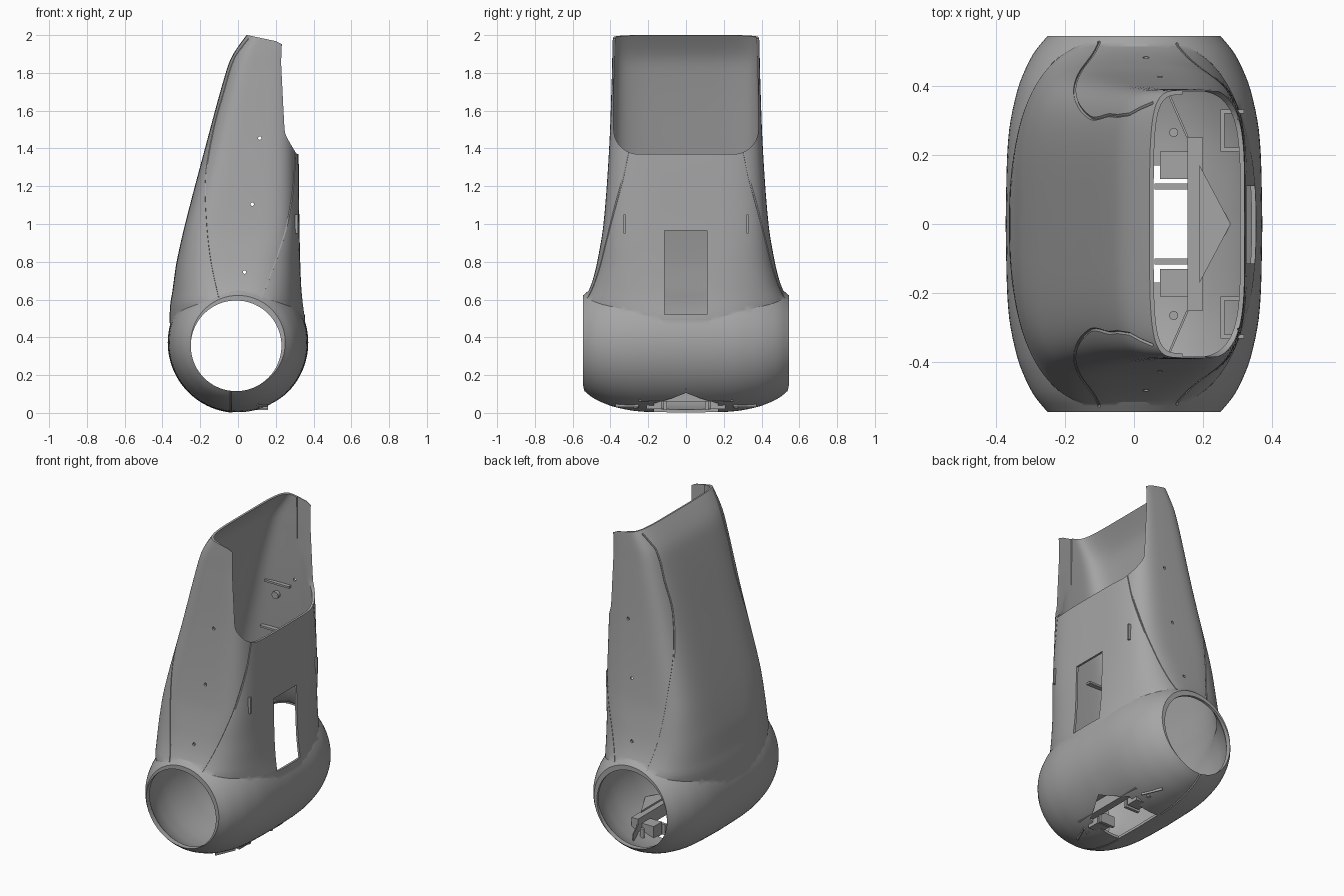
import bpy, bmesh, math
from mathutils import Vector

cube = bpy.data.objects.get("Cube")
if cube:
    bpy.data.objects.remove(cube, do_unlink=True)

grey = bpy.data.materials.new("mid grey plastic")
grey.use_nodes = True
colour = (0.38, 0.38, 0.38, 1)
grey.diffuse_color = colour
grey.node_tree.nodes["Principled BSDF"].inputs["Base Color"].default_value = colour


def sample(rows, t):
    """Smooth interpolation of rows keyed by their first value."""
    last = len(rows) - 1
    i = max([k for k in range(last) if rows[k][0] <= t], default=0)
    a, b = rows[i], rows[i + 1]
    p, n = rows[max(i - 1, 0)], rows[min(i + 2, last)]
    h = b[0] - a[0]
    s = (t - a[0]) / h
    out = []
    for j in range(1, len(a)):
        ma = (b[j] - p[j]) / (b[0] - p[0]) * h
        mb = (n[j] - a[j]) / (n[0] - a[0]) * h
        out.append((2 * s**3 - 3 * s**2 + 1) * a[j] + (s**3 - 2 * s**2 + s) * ma
                   + (3 * s**2 - 2 * s**3) * b[j] + (s**3 - s**2) * mb)
    return out


def make(name, bm):
    bmesh.ops.recalc_face_normals(bm, faces=bm.faces)
    mesh = bpy.data.meshes.new(name)
    bm.to_mesh(mesh)
    bm.free()
    mesh.materials.append(grey)
    obj = bpy.data.objects.new(name, mesh)
    bpy.context.collection.objects.link(obj)
    return obj


def loft(name, rings):
    """Skin closed rings of points and cap both ends."""
    bm = bmesh.new()
    loops = [[bm.verts.new(p) for p in ring] for ring in rings]
    for low, high in zip(loops, loops[1:]):
        for i in range(len(low)):
            bm.faces.new((low[i - 1], low[i], high[i], high[i - 1]))
    bm.faces.new(loops[0])
    bm.faces.new(loops[-1])
    return make(name, bm)


def prism(name, points, axis, lo, hi):
    """Extrude a flat outline along the x, y or z axis."""
    def place(a, b, d):
        return {"x": (d, a, b), "y": (a, d, b), "z": (a, b, d)}[axis]
    return loft(name, [[place(a, b, d) for a, b in points] for d in (lo, hi)])


def box(name, x, y, z):
    outline = [(x[0], y[0]), (x[1], y[0]), (x[1], y[1]), (x[0], y[1])]
    return prism(name, outline, "z", *z)


def circle(cx, cy, r, n):
    return [(cx + r * math.cos(math.tau * i / n), cy + r * math.sin(math.tau * i / n))
            for i in range(n)]


def boolean(target, tool, operation="DIFFERENCE"):
    mod = target.modifiers.new("cut", "BOOLEAN")
    mod.operation, mod.solver, mod.object = operation, "EXACT", tool
    bpy.context.view_layer.objects.active = target
    bpy.ops.object.modifier_apply(modifier=mod.name)
    bpy.data.objects.remove(tool, do_unlink=True)


# Tower sections: height, x min, x max, half depth, squareness
TOWER = [(.36, -.355, .35, .52, 2.3), (.5, -.362, .355, .54, 2.4),
         (.58, -.358, .345, .545, 2.6), (.64, -.348, .338, .518, 2.9),
         (.7, -.34, .334, .495, 3.2), (.8, -.325, .33, .47, 3.6),
         (1, -.28, .325, .437, 4.5), (1.4, -.175, .32, .407, 4.5),
         (1.8, -.065, .305, .392, 4.5), (1.9, -.025, .3, .39, 4.5),
         (2.06, .09, .29, .385, 5)]
# Barrel: depth, radius
BARREL = [(0, .372), (.25, .364), (.38, .34), (.45, .314), (.5, .287), (.545, .25)]
AXLE = .372


def tower(name, wall, base):
    rings, steps = [], 64
    for k in range(steps + 1):
        z = base + (2.06 - base) * k / steps
        x0, x1, depth, n = sample(TOWER, z)
        mid, a, b = (x0 + x1) / 2, (x1 - x0) / 2 - wall, depth - wall
        ring = []
        for i in range(112):
            c, s = math.cos(math.tau * i / 112), math.sin(math.tau * i / 112)
            ring.append((mid + a * math.copysign(abs(c) ** (2 / n), c),
                         b * math.copysign(abs(s) ** (2 / n), s), z))
        rings.append(ring)
    return loft(name, rings)


def barrel(name, wall):
    rings, steps = [], 48
    for k in range(steps + 1):
        y = .545 * math.sin(math.pi / 2 * (2 * k / steps - 1))
        r = sample(BARREL, abs(y))[0] - wall
        y *= 1 - wall / .545
        rings.append([(x, y, z) for x, z in circle(0, AXLE, r, 96)])
    return loft(name, rings)


# Hollow housing with a slanted top rim
shell = barrel("housing_shell", 0)
boolean(shell, tower("tower_solid", 0, .36), "UNION")
top_trim = [(-.6, 2), (.05, 2), (.2, 1.968), (.24, 1.948), (.26, 1.92), (.267, 1.88),
            (.268, 1.75), (.276, 1.65), (.29, 1.53), (.31, 1.42), (.6, 1.42), (.6, 2.3), (-.6, 2.3)]
inner = barrel("barrel_core", .016)
boolean(inner, tower("tower_core", .013, .41), "UNION")
boolean(shell, prism("top_trim", top_trim, "y", -.7, .7))
boolean(shell, inner)

# Axle opening through both ends
boolean(shell, prism("axle_cut", circle(-.01, .355, .24, 72), "y", -.7, .7))

# Upper opening with rounded lower corners
mouth = [(.383, 2.2), (.383, 1.56)]
mouth += [(.25 + .133 * math.cos(t), 1.5 - .13 * math.sin(t))
          for t in [math.pi / 2 * i / 10 for i in range(11)]]
mouth += [(-y, z) for y, z in reversed(mouth)]
boolean(shell, prism("mouth_cut", mouth, "x", .14, .6))

# Window, floor slot and through holes
boolean(shell, box("window_cut", (.2, .6), (-.115, .11), (.52, .965)))
slot = [(-.03, -.17), (.18, -.17), (.26, 0), (.18, .17), (-.03, .17)]
boolean(shell, prism("slot_cut", slot, "z", -.1, .15))
for x, z in ((.115, 1.455), (.075, 1.105), (.035, .745)):
    boolean(shell, prism("screw_cut", circle(x, z, .009, 16), "y", -.7, .7))


# Fine seam grooves around the side panels and under the barrel
def groove(points):
    curve = bpy.data.curves.new("seam_path", "CURVE")
    curve.dimensions = "3D"
    curve.bevel_depth, curve.bevel_resolution, curve.use_fill_caps = .005, 0, True
    line = curve.splines.new("POLY")
    line.points.add(len(points) - 1)
    for p, co in zip(line.points, points):
        p.co = (*co, 1)
    path = bpy.data.objects.new("seam_path", curve)
    bpy.context.collection.objects.link(path)
    bpy.context.view_layer.update()
    bm = bmesh.new()
    bm.from_mesh(path.to_mesh())
    bmesh.ops.remove_doubles(bm, verts=bm.verts, dist=.0001)
    bpy.data.objects.remove(path, do_unlink=True)
    boolean(shell, make("seam_cut", bm))


REAR_SEAM = [(.61, -.1), (.8, -.14), (1, -.163), (1.25, -.17), (1.5, -.13),
             (1.7, -.075), (1.88, -.018), (1.98, .055)]
FRONT_SEAM = [(.6, .12), (.7, .16), (.85, .215), (1, .26), (1.2, .293), (1.41, .305)]
for side in (-1, 1):
    for seam in (REAR_SEAM, FRONT_SEAM):
        path = []
        for k in range(31):
            z = seam[0][0] + (seam[-1][0] - seam[0][0]) * k / 30
            x = sample(seam, z)[0]
            x0, x1, depth, n = sample(TOWER, z)
            u = min(abs((2 * x - x0 - x1) / (x1 - x0)), .99)
            path.append((x, side * depth * (1 - u**n) ** (1 / n), z))
        groove(path)
    under = []
    for k in range(15):
        y = .19 + .35 * k / 14
        r = sample(BARREL, y)[0]
        under.append((-.038, side * y, AXLE - math.sqrt(r * r - .038**2)))
    groove(under)

# Floor fittings
parts = [shell]
parts.append(box("floor_rail", (.155, .2), (-.25, .25), (.06, .14)))
parts.append(prism("floor_wedge", [(.19, -.17), (.28, 0), (.19, .17)], "z", .125, .15))
for side, word in ((-1, "front"), (1, "back")):
    def span(a, b):
        return sorted((side * a, side * b))
    parts.append(box(word + "_floor_block", (.075, .158), span(.13, .21), (.02, .1)))
    parts.append(box(word + "_floor_lip", (.06, .158), span(.1, .118), (.015, .08)))
    parts.append(prism(word + "_floor_peg", circle(.115, side * .265, .013, 16), "z", .025, .1))
    rib = [(.1, side * .37), (.106, side * .372), (.158, side * .252), (.152, side * .25)]
    parts.append(prism(word + "_floor_rib", rib, "z", .03, .11))
    # Wall clips beside the window
    parts.append(box(word + "_clip_plate", (.25, .262), span(.21, .32), (.95, 1.05)))
    for y in (.21, .32):
        parts.append(box(word + "_clip_arm", (.25, .318), span(y, y + .012), (.95, 1.05)))
    # Side wall ribs and boss
    parts.append(box(word + "_upper_rib", (-.08, .09), span(.37, .396), (1.4, 1.412)))
    parts.append(box(word + "_lower_rib", (-.12, 0), span(.385, .415), (1.1, 1.112)))
    parts.append(prism(word + "_wall_boss", circle(-.01, 1.33, .022, 20), "y", *span(.375, .4)))

# Smooth curved faces, crisp rims
bpy.ops.object.select_all(action="DESELECT")
for obj in parts:
    obj.select_set(True)
bpy.context.view_layer.objects.active = shell
bpy.ops.object.shade_smooth_by_angle(angle=math.radians(30))
